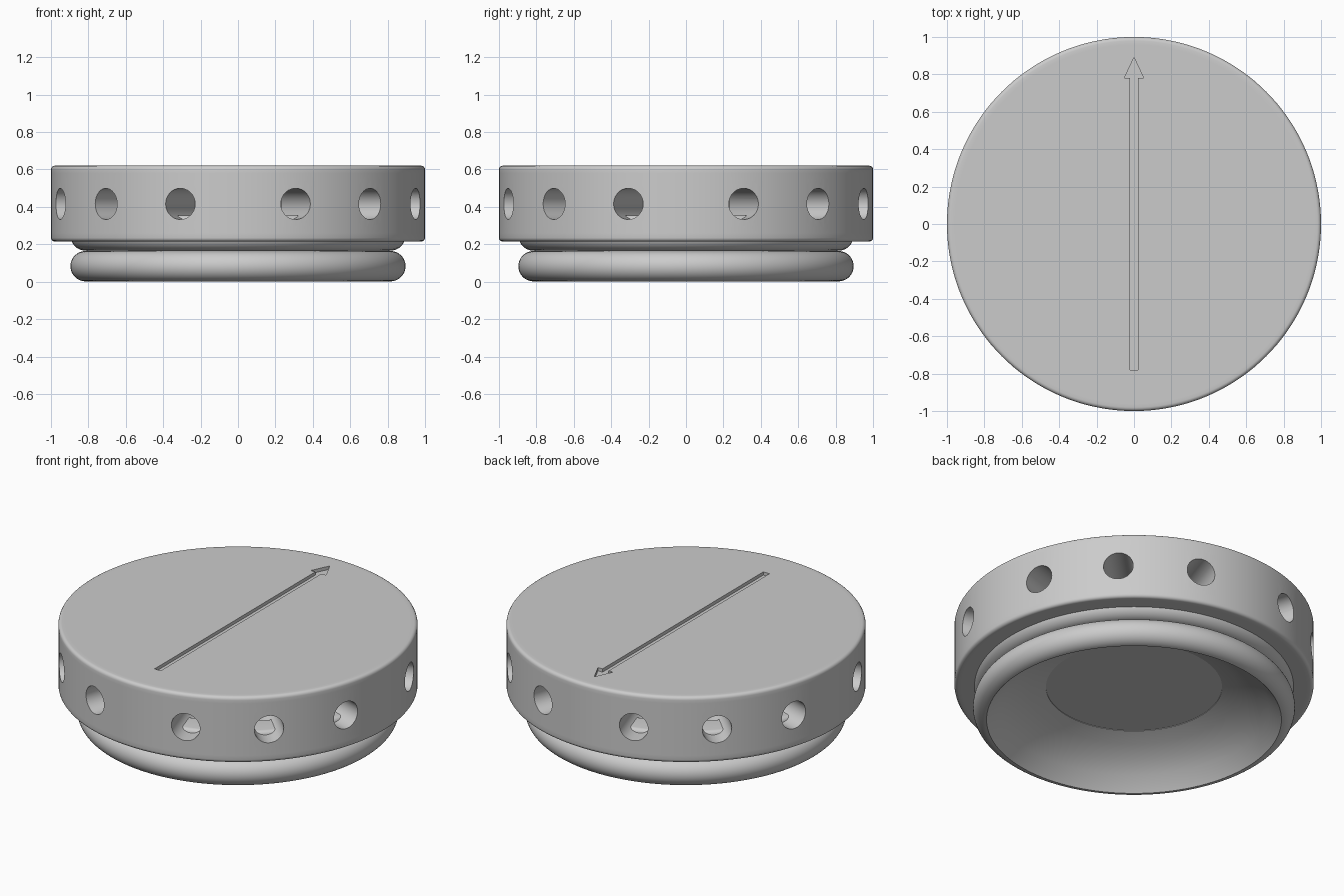
import bpy, bmesh, math
from math import sin, cos, pi, radians
from mathutils import Matrix

SEGMENTS = 144

cube = bpy.data.objects.get("Cube")
if cube:
    bpy.data.objects.remove(cube)

grey = bpy.data.materials.new("plain_grey")
grey.use_nodes = True
colour = (0.6, 0.6, 0.6, 1)
grey.diffuse_color = colour
grey.node_tree.nodes["Principled BSDF"].inputs["Base Color"].default_value = colour


def finish(name, bm):
    bmesh.ops.recalc_face_normals(bm, faces=bm.faces)
    mesh = bpy.data.meshes.new(name)
    bm.to_mesh(mesh)
    bm.free()
    mesh.materials.append(grey)
    obj = bpy.data.objects.new(name, mesh)
    bpy.context.collection.objects.link(obj)
    return obj


def arc(r, z, radius, start, end, steps):
    """Points of a circular arc in the (radius, height) plane."""
    angles = [radians(start + (end - start) * i / steps) for i in range(steps + 1)]
    return [(r + radius * cos(a), z + radius * sin(a)) for a in angles]


def lathe(name, profile, closed=False):
    """Turn a profile about z; an open profile gets flat end caps."""
    bm = bmesh.new()
    rings = [[bm.verts.new((r * cos(2 * pi * i / SEGMENTS), r * sin(2 * pi * i / SEGMENTS), z))
              for i in range(SEGMENTS)] for r, z in profile]
    pairs = list(zip(rings, rings[1:]))
    if closed:
        pairs.append((rings[-1], rings[0]))
    else:
        bm.faces.new(rings[0])
        bm.faces.new(rings[-1])
    for a, b in pairs:
        for i in range(SEGMENTS):
            j = (i + 1) % SEGMENTS
            bm.faces.new((a[i], a[j], b[j], b[i]))
    return finish(name, bm)


def smooth(obj):
    bpy.ops.object.select_all(action='DESELECT')
    obj.select_set(True)
    bpy.context.view_layer.objects.active = obj
    bpy.ops.object.shade_smooth_by_angle(angle=radians(32))


def cut(obj, cutter):
    bpy.context.view_layer.objects.active = obj
    mod = obj.modifiers.new("cut", 'BOOLEAN')
    mod.operation = 'DIFFERENCE'
    mod.solver = 'EXACT'
    mod.object = cutter
    bpy.ops.object.modifier_apply(modifier=mod.name)
    bpy.data.objects.remove(cutter)


# Main disc with softened rims
bottom, top, edge = 0.215, 0.62, 0.02
disc = lathe("main_disc",
             [(0.96, bottom)]
             + arc(1 - edge, bottom + edge, edge, -90, 0, 4)
             + [(1, 0.26), (1, 0.58)]
             + arc(1 - edge, top - edge, edge, 0, 90, 4)
             + [(0.96, top)])

# Radial holes: three in each quarter of the wall
bm = bmesh.new()
for quarter in range(4):
    for offset in (18, 45, 72):
        place = (Matrix.Rotation(radians(quarter * 90 + offset), 4, 'Z')
                 @ Matrix.Translation((0.8, 0, 0.416))
                 @ Matrix.Rotation(pi / 2, 4, 'Y'))
        bmesh.ops.create_cone(bm, cap_ends=True, segments=40, radius1=0.083,
                              radius2=0.083, depth=0.6, matrix=place)
cut(disc, finish("hole_cutter", bm))

# Arrow engraved in the top, pointing to the back
half = [(0.021, -0.78), (0.021, 0.78), (0.052, 0.78), (0, 0.89)]
outline = half + [(-x, y) for x, y in reversed(half[:-1])]
bm = bmesh.new()
face = bm.faces.new([bm.verts.new((x, y, top - 0.02)) for x, y in outline])
raised = bmesh.ops.extrude_face_region(bm, geom=[face])["geom"]
bmesh.ops.translate(bm, vec=(0, 0, 0.1),
                    verts=[v for v in raised if isinstance(v, bmesh.types.BMVert)])
cut(disc, finish("arrow_cutter", bm))
smooth(disc)

# Neck with a rounded lower lip, its top just reaching into the holes
neck = lathe("neck_ring",
             [(0.75, 0.166)] + arc(0.815, 0.246, 0.08, -90, 0, 10)
             + [(0.895, 0.33)] + arc(0.87, 0.33, 0.025, 0, 90, 4) + [(0.75, 0.355)],
             closed=True)
smooth(neck)

# Base: round outer bead and a dished hollow underneath
dish = [(0.49, 0.212), (0.58, 0.182), (0.67, 0.138), (0.75, 0.08), (0.82, 0.003)]
base = lathe("base_bead_and_dish",
             dish + arc(0.815, 0.083, 0.081, -86, 90, 20) + [(0.6, 0.23), (0.49, 0.23)],
             closed=True)
smooth(base)
